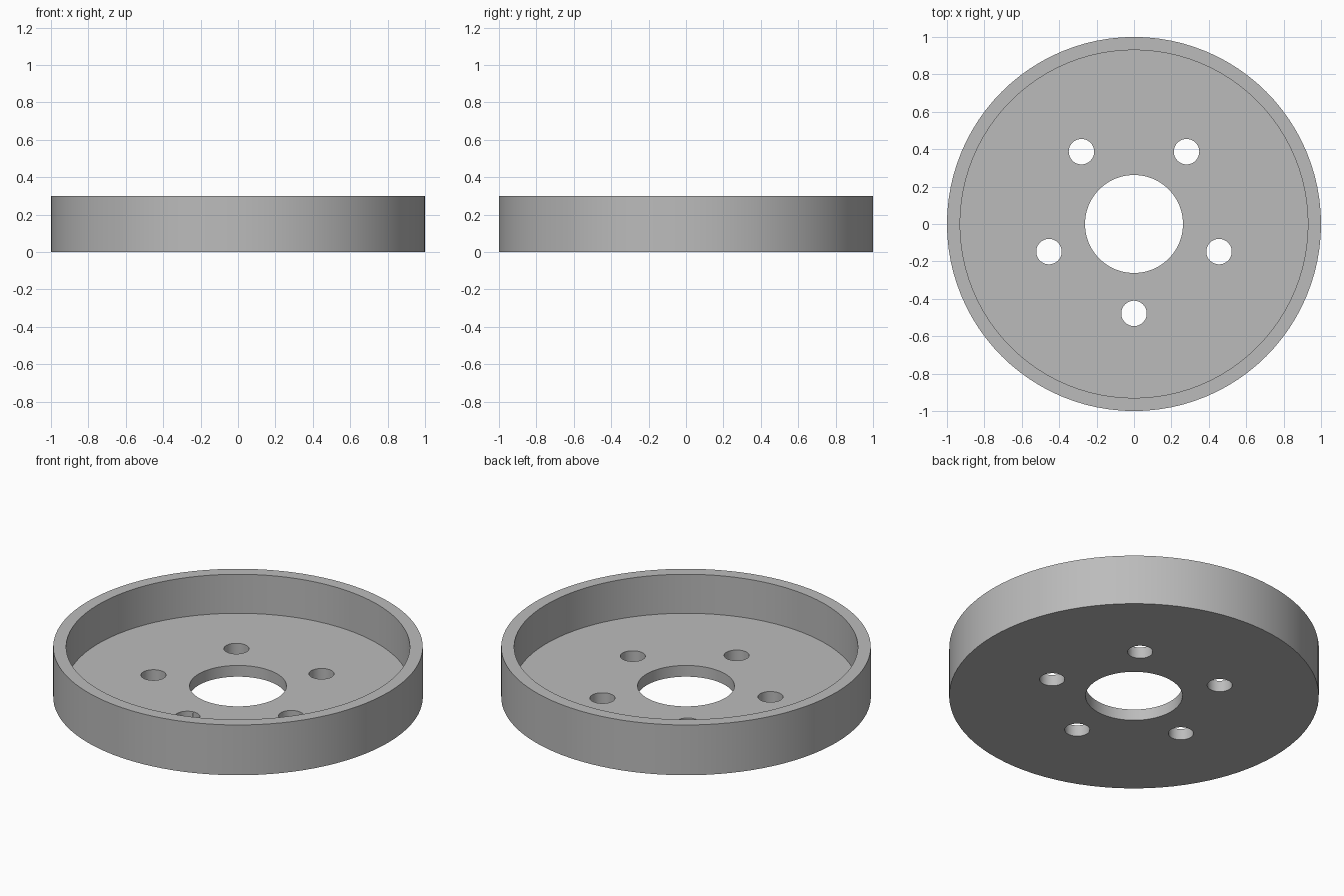
import bpy
import math

SIDES = 96
RADIUS, INNER, BORE = 1.0, 0.93, 0.262
HEIGHT, FLOOR = 0.3, 0.067
BOLT_CIRCLE, BOLT_RADIUS, BOLTS = 0.478, 0.068, 5

cube = bpy.data.objects.get("Cube")
if cube:
    bpy.data.objects.remove(cube, do_unlink=True)

grey = bpy.data.materials.new("plain grey")
grey.use_nodes = True
colour = (0.5, 0.5, 0.5, 1)
grey.diffuse_color = colour
grey.node_tree.nodes["Principled BSDF"].inputs["Base Color"].default_value = colour


def lathe(name, profile):
    """Revolve a closed (radius, height) profile around z."""
    n = len(profile)
    verts, faces = [], []
    for i in range(SIDES):
        a = math.tau * i / SIDES
        verts += [(r * math.cos(a), r * math.sin(a), z) for r, z in profile]
        j = (i + 1) % SIDES
        for k in range(n):
            m = (k + 1) % n
            faces.append((i * n + k, j * n + k, j * n + m, i * n + m))
    mesh = bpy.data.meshes.new(name)
    mesh.from_pydata(verts, [], faces)
    obj = bpy.data.objects.new(name, mesh)
    bpy.context.collection.objects.link(obj)
    return obj


# Dish with raised rim and central bore
dish = lathe("rimmed_disc", [(BORE, 0), (RADIUS, 0), (RADIUS, HEIGHT),
                             (INNER, HEIGHT), (INNER, FLOOR), (BORE, FLOOR)])
dish.data.materials.append(grey)

# Ring of bolt holes, the first one at the front
for i in range(BOLTS):
    a = math.tau * i / BOLTS - math.pi / 2
    bpy.ops.mesh.primitive_cylinder_add(
        vertices=48, radius=BOLT_RADIUS, depth=HEIGHT,
        location=(BOLT_CIRCLE * math.cos(a), BOLT_CIRCLE * math.sin(a), FLOOR / 2))
    cutter = bpy.context.object
    cutter.name = f"bolt_hole_cutter_{i + 1}"
    cutter.data.materials.append(grey)
    hole = dish.modifiers.new(f"bolt_hole_{i + 1}", "BOOLEAN")
    hole.operation = "DIFFERENCE"
    hole.solver = "EXACT"
    hole.object = cutter

# Apply the cuts and drop the cutters
bpy.ops.object.select_all(action="DESELECT")
dish.select_set(True)
bpy.context.view_layer.objects.active = dish
for mod in list(dish.modifiers):
    cutter = mod.object
    bpy.ops.object.modifier_apply(modifier=mod.name)
    bpy.data.objects.remove(cutter, do_unlink=True)
bpy.ops.object.shade_smooth_by_angle(angle=math.radians(30))
